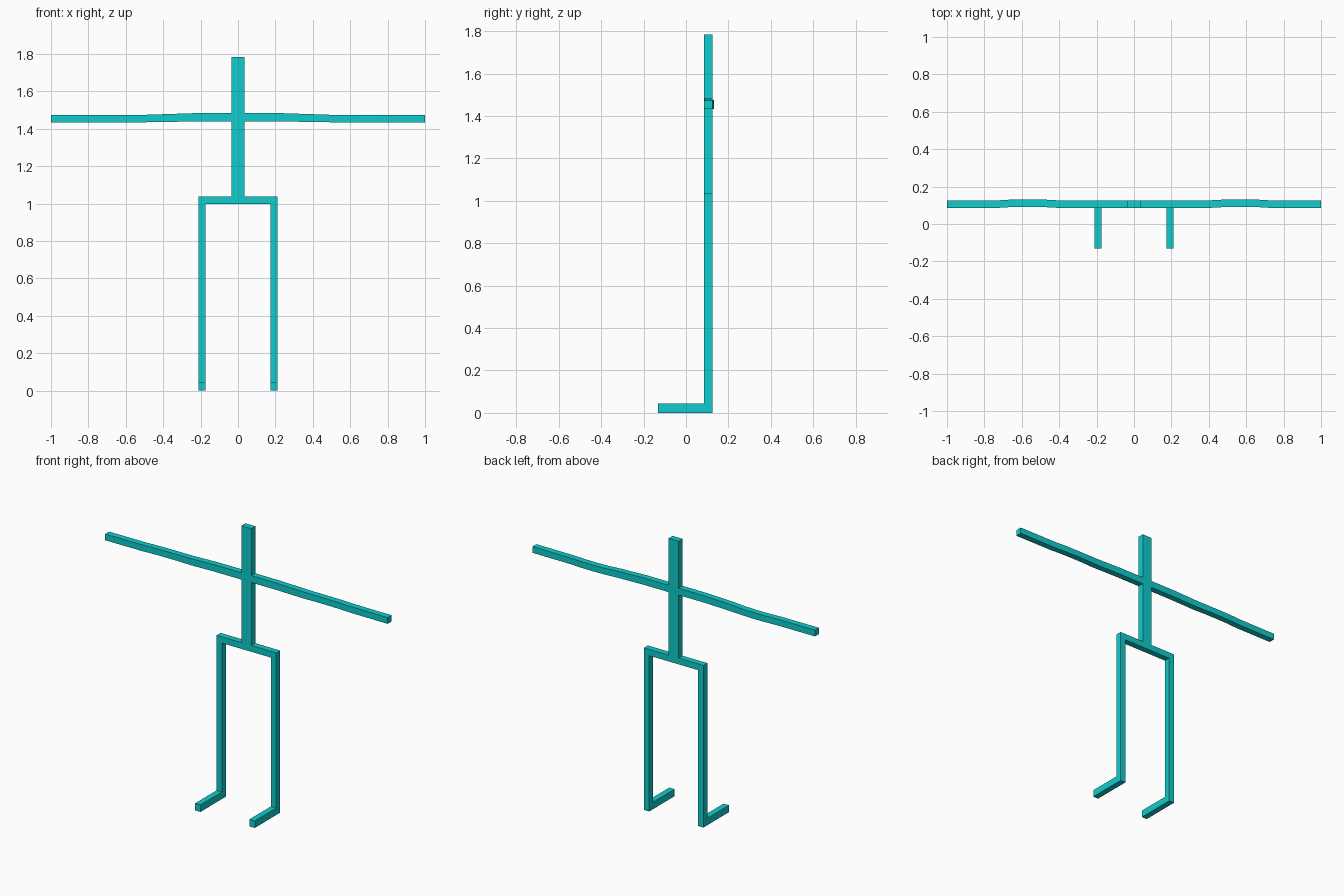
import bpy

if "Cube" in bpy.data.objects:
    bpy.data.objects.remove(bpy.data.objects["Cube"])

teal = bpy.data.materials.new("teal")
teal.diffuse_color = (0.005, 0.6, 0.6, 1)
teal.use_nodes = True
teal.node_tree.nodes["Principled BSDF"].inputs["Base Color"].default_value = teal.diffuse_color

BACK, FRONT = 0.125, 0.085  # depth shared by the whole upright frame


def make_mesh(name, verts, faces):
    me = bpy.data.meshes.new(name)
    me.from_pydata(verts, [], faces)
    me.materials.append(teal)
    ob = bpy.data.objects.new(name, me)
    bpy.context.collection.objects.link(ob)
    return ob


def loft(name, rings):
    """Square-section bar through rings of (x, y0, y1, z0, z1)."""
    verts, faces = [], []
    for x, y0, y1, z0, z1 in rings:
        verts += [(x, y0, z0), (x, y1, z0), (x, y1, z1), (x, y0, z1)]
    for r in range(len(rings) - 1):
        a = 4 * r
        for i in range(4):
            j = (i + 1) % 4
            faces.append((a + i, a + j, a + 4 + j, a + 4 + i))
    e = len(verts) - 4
    faces += [(3, 2, 1, 0), (e, e + 1, e + 2, e + 3)]
    if rings[-1][0] < rings[0][0]:  # mirrored bars run the other way
        faces = [f[::-1] for f in faces]
    # faces wind outward for bars running towards +x
    return make_mesh(name, verts, [f for f in faces])


def bar(name, x0, x1, y0, y1, z0, z1):
    return loft(name, [(x0, y0, y1, z0, z1), (x1, y0, y1, z0, z1)])


# Spine with head, and hips
bar("spine", -0.035, 0.035, FRONT, BACK, 1.037, 1.785)
bar("hips", -0.173, 0.173, FRONT, BACK, 0.997, 1.037)

# Gently bent arm: x, back shift, middle height, half thickness
arm_path = [(0.035, 0, 1.462, 0.022), (0.22, 0, 1.462, 0.022),
            (0.40, 0.001, 1.457, 0.021), (0.49, 0.006, 1.455, 0.020),
            (0.57, 0.007, 1.454, 0.020), (0.65, 0.006, 1.454, 0.020),
            (0.73, 0.001, 1.454, 0.020), (1.0, 0, 1.454, 0.020)]

for side, s in (("left", 1), ("right", -1)):
    loft(side + "_arm", [(s * x, FRONT + d, BACK + d, z - h, z + h)
                         for x, d, z, h in arm_path])
    xs = sorted((s * 0.173, s * 0.211))
    bar(side + "_leg", *xs, FRONT, BACK, 0, 1.037)
    bar(side + "_foot", *xs, -0.132, FRONT, 0, 0.045)
